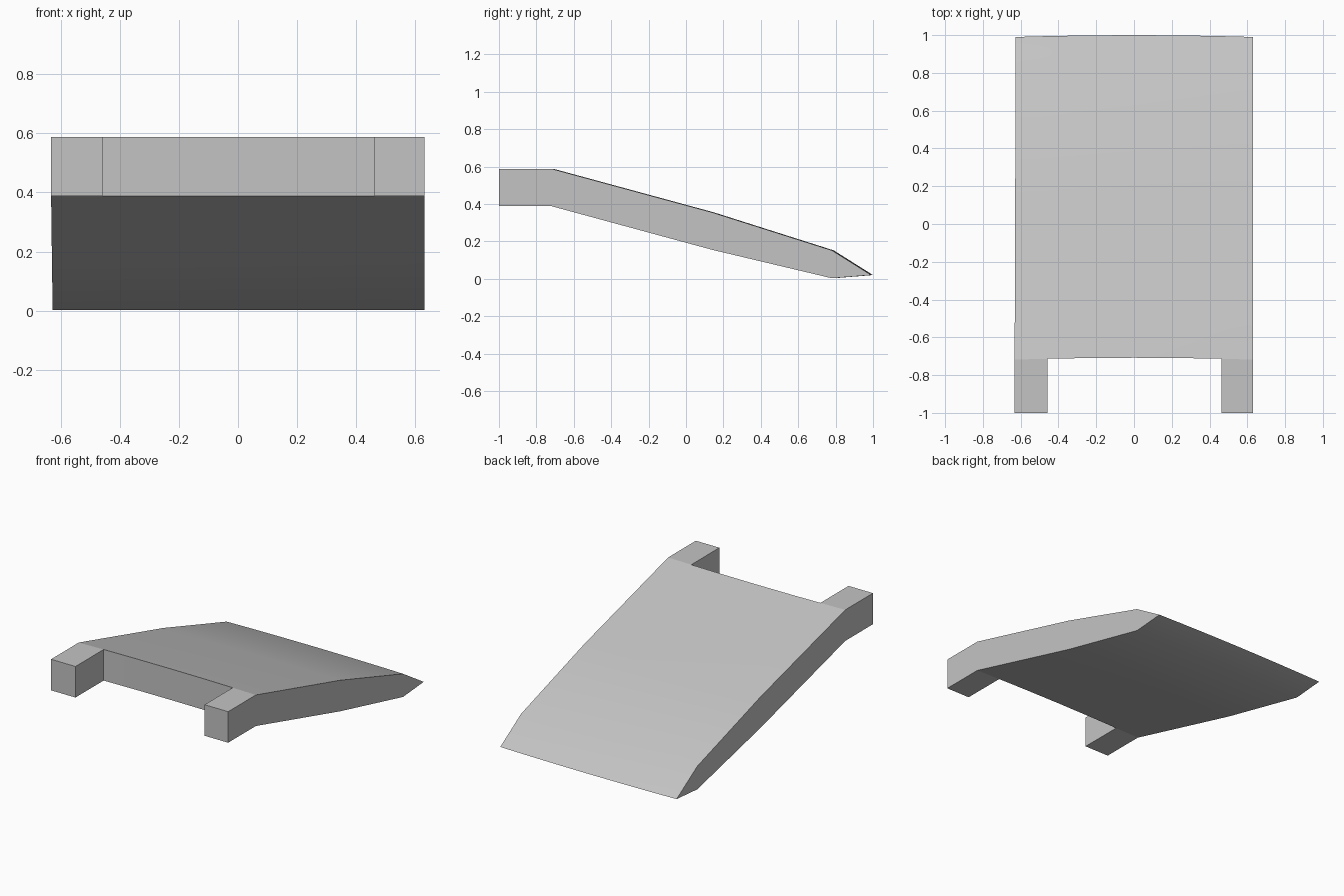
import bpy, bmesh, math

cube = bpy.data.objects.get("Cube")
if cube:
    bpy.data.objects.remove(cube, do_unlink=True)

# One plain grey material
grey = bpy.data.materials.new("light_grey")
grey.use_nodes = True
COLOUR = (0.55, 0.55, 0.55, 1)
grey.diffuse_color = COLOUR
grey.node_tree.nodes["Principled BSDF"].inputs["Base Color"].default_value = COLOUR

# Side profile (y, z): top from front to tip, then underside back to front
PROFILE = [(-0.718, 0.588), (0.14, 0.355), (0.78, 0.152), (0.99, 0.02),
           (0.78, 0.003), (0.14, 0.155), (-0.718, 0.388)]
COLUMNS = [-0.632, -0.458, -0.25, 0, 0.25, 0.462, 0.63]
ARM_FRONT = -1.0


def place(x, y, z):
    """Bow the cross lines gently backwards and taper the right edge."""
    bow = 0.01 * (1 - min(1, abs(x) / 0.63) ** 2)
    if x < -0.6:
        x += 0.006 * max(0, (y + 0.7) / 1.7)
    return (x, y + bow, z)


bm = bmesh.new()
rings = [[bm.verts.new(place(x, y, z)) for y, z in PROFILE] for x in COLUMNS]
n = len(PROFILE)
creases = []

# Sloping deck skin, with the front wall only between the arms
last = len(COLUMNS) - 2
for i in range(last + 1):
    a, b = rings[i], rings[i + 1]
    for j in range(n - 1):
        bm.faces.new((a[j], b[j], b[j + 1], a[j + 1]))
    if 0 < i < last:
        bm.faces.new((a[-1], b[-1], b[0], a[0]))

# Flat side walls
bm.faces.new(rings[0])
bm.faces.new(rings[-1])

# Square arms reaching forward from the two front corners
for i in (0, last):
    a, b = rings[i], rings[i + 1]
    root = [a[0], b[0], b[-1], a[-1]]
    end = [bm.verts.new((v.co.x, ARM_FRONT, v.co.z)) for v in root]
    for k in range(4):
        m = (k + 1) % 4
        bm.faces.new((root[k], root[m], end[m], end[k]))
    bm.faces.new(end)
    creases += [(a[0], b[0]), (a[-1], b[-1])]

bmesh.ops.recalc_face_normals(bm, faces=bm.faces[:])
crease_edges = [bm.edges.get(pair) for pair in creases]
bm.edges.index_update()
crease_ids = [e.index for e in crease_edges]

mesh = bpy.data.meshes.new("ramp_deck_with_arms")
bm.to_mesh(mesh)
bm.free()
mesh.materials.append(grey)
ramp = bpy.data.objects.new("ramp_deck_with_arms", mesh)
bpy.context.collection.objects.link(ramp)

# Crisp bend where the arms meet the slope, soft bends along the deck
for k in crease_ids:
    mesh.edges[k].use_edge_sharp = True
bpy.ops.object.select_all(action='DESELECT')
ramp.select_set(True)
bpy.context.view_layer.objects.active = ramp
bpy.ops.object.shade_smooth_by_angle(angle=math.radians(25), keep_sharp_edges=True)
